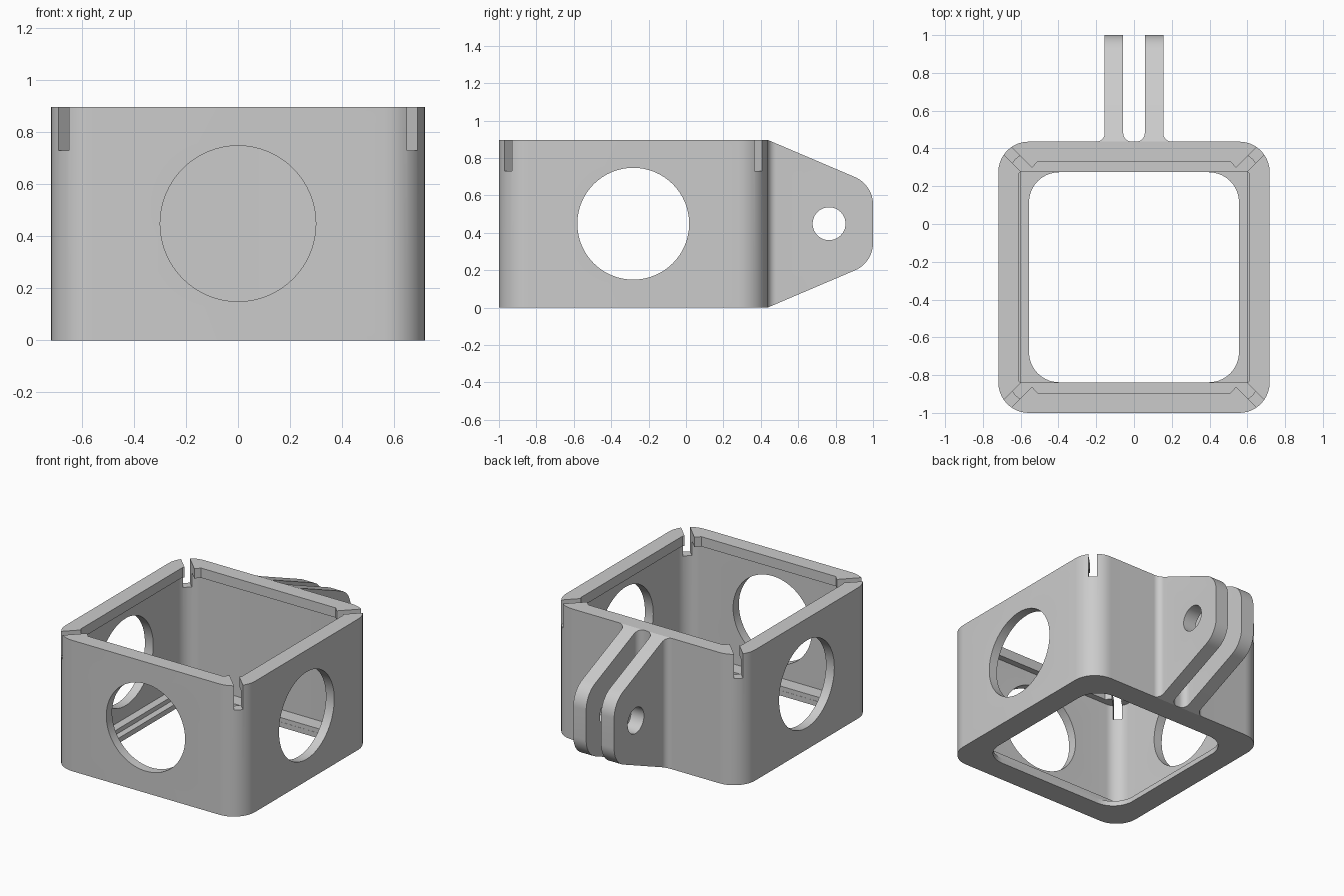
import bpy, bmesh, math
from mathutils import Matrix, Vector

if "Cube" in bpy.data.objects:
    bpy.data.objects.remove(bpy.data.objects["Cube"], do_unlink=True)

CY = -0.282      # centre of the box in y
HALF = 0.718     # half width of the box
TOP = 0.897
MID = TOP / 2

grey = bpy.data.materials.new("plain_grey")
grey.use_nodes = True
grey.diffuse_color = (0.6, 0.6, 0.6, 1)
grey.node_tree.nodes["Principled BSDF"].inputs["Base Color"].default_value = (0.6, 0.6, 0.6, 1)


def arc(cx, cy, r, a0, a1, n=10):
    """Points on an arc, angles in degrees."""
    return [(cx + r * math.cos(math.radians(a0 + (a1 - a0) * i / n)),
             cy + r * math.sin(math.radians(a0 + (a1 - a0) * i / n))) for i in range(n + 1)]


def circle(cx, cy, r, n=64):
    return arc(cx, cy, r, 0, 360, n)[:-1]


def rounded_square(half, r):
    c = half - r
    pts = []
    for sx, sy, a in ((1, 1, 0), (-1, 1, 90), (-1, -1, 180), (1, -1, 270)):
        pts += arc(sx * c, CY + sy * c, r, a, a + 90)
    return pts


def mirrored(quarter):
    """Mirror a quarter outline, given from +x round to +y, about both axes."""
    half = quarter + [(-x, y) for x, y in reversed(quarter)]
    return [(x, CY + y) for x, y in half + [(x, -y) for x, y in reversed(half)]]


def prism(name, pts, lo, hi, axis="Z"):
    """Extrude a 2D outline; axis X takes outline points as (y, z)."""
    bm = bmesh.new()
    place = (lambda p, d: (d, p[0], p[1])) if axis == "X" else (lambda p, d: (p[0], p[1], d))
    face = bm.faces.new([bm.verts.new(place(p, lo)) for p in pts])
    ext = bmesh.ops.extrude_face_region(bm, geom=[face])
    shift = Vector(place((0, 0), hi - lo))
    bmesh.ops.translate(bm, vec=shift, verts=[v for v in ext["geom"] if isinstance(v, bmesh.types.BMVert)])
    bmesh.ops.recalc_face_normals(bm, faces=bm.faces)
    mesh = bpy.data.meshes.new(name)
    bm.to_mesh(mesh)
    bm.free()
    mesh.materials.append(grey)
    obj = bpy.data.objects.new(name, mesh)
    bpy.context.collection.objects.link(obj)
    return obj


def combine(target, other, operation):
    """Boolean two objects, apply it and drop the helper."""
    mod = target.modifiers.new("join", "BOOLEAN")
    mod.operation, mod.solver, mod.object = operation, "EXACT", other
    bpy.context.view_layer.update()
    deps = bpy.context.evaluated_depsgraph_get()
    mesh = bpy.data.meshes.new_from_object(target.evaluated_get(deps))
    target.modifiers.clear()
    target.data = mesh
    bpy.data.objects.remove(other, do_unlink=True)


# Thin-walled box: cavity under a top lip, floor pocket and floor opening
shell = prism("frame_shell", rounded_square(HALF, 0.16), 0, TOP)
lip_edge = mirrored([(0.61, 0.55), (0.59, 0.57), (0.55, 0.57), (0.51, 0.612)])
pocket = mirrored([(0.6, 0.557)])
for outline, lo, hi in ((rounded_square(0.655, 0.1), 0.065, 0.83),
                        (lip_edge, 0.5, 1.1),
                        (pocket, 0.035, 0.5),
                        (rounded_square(0.556, 0.16), -0.1, 0.5)):
    combine(shell, prism("cavity", outline, lo, hi), "DIFFERENCE")

# Round windows: one through both sides, one through the front
combine(shell, prism("side_hole", circle(CY, MID, 0.299), -1, 1, "X"), "DIFFERENCE")
front = prism("front_hole", circle(0, MID, 0.299), 0.7 + CY, 1.2, "X")
front.data.transform(Matrix.Rotation(-math.pi / 2, 4, "Z"))
combine(shell, front, "DIFFERENCE")

# Diagonal slots in the four corners
for k in range(4):
    w = 0.028
    slot = prism("corner_slot", [(0.74, -w), (1.1, -w), (1.1, w), (0.74, w)], 0.73, 1.1)
    slot.data.transform(Matrix.Translation((0, CY, 0)) @ Matrix.Rotation(math.pi / 4 + k * math.pi / 2, 4, "Z"))
    combine(shell, slot, "DIFFERENCE")

# Twin mounting tabs: filleted plan cut to a tapered side profile
back = CY + HALF
f = 0.045
half_plan = arc(0.155 + f, back + f, f, 270, 180, 8) + [(0.155, 1), (0.057, 1)]
half_plan += arc(0.057 - f, back + f, f, 0, -90, 8)
plan = [(0.2, back - 0.03)] + half_plan
plan += [(-x, y) for x, y in reversed(half_plan)] + [(-0.2, back - 0.03)]
tabs = prism("mounting_tabs", plan, 0, TOP)
upper = [(back - 0.1, TOP), (back, TOP)] + arc(0.84, 0.551, 0.16, 68, 0, 12)
profile = upper + [(y, TOP - z) for y, z in reversed(upper)]
combine(tabs, prism("tab_profile", profile, -0.5, 0.5, "X"), "INTERSECT")
combine(tabs, prism("bolt_hole", circle(0.765, MID, 0.088, 40), -0.5, 0.5, "X"), "DIFFERENCE")
combine(shell, tabs, "UNION")

# Smooth rounded corners, crisp edges
bpy.ops.object.select_all(action="DESELECT")
shell.select_set(True)
bpy.context.view_layer.objects.active = shell
bpy.ops.object.shade_smooth_by_angle(angle=math.radians(20))
